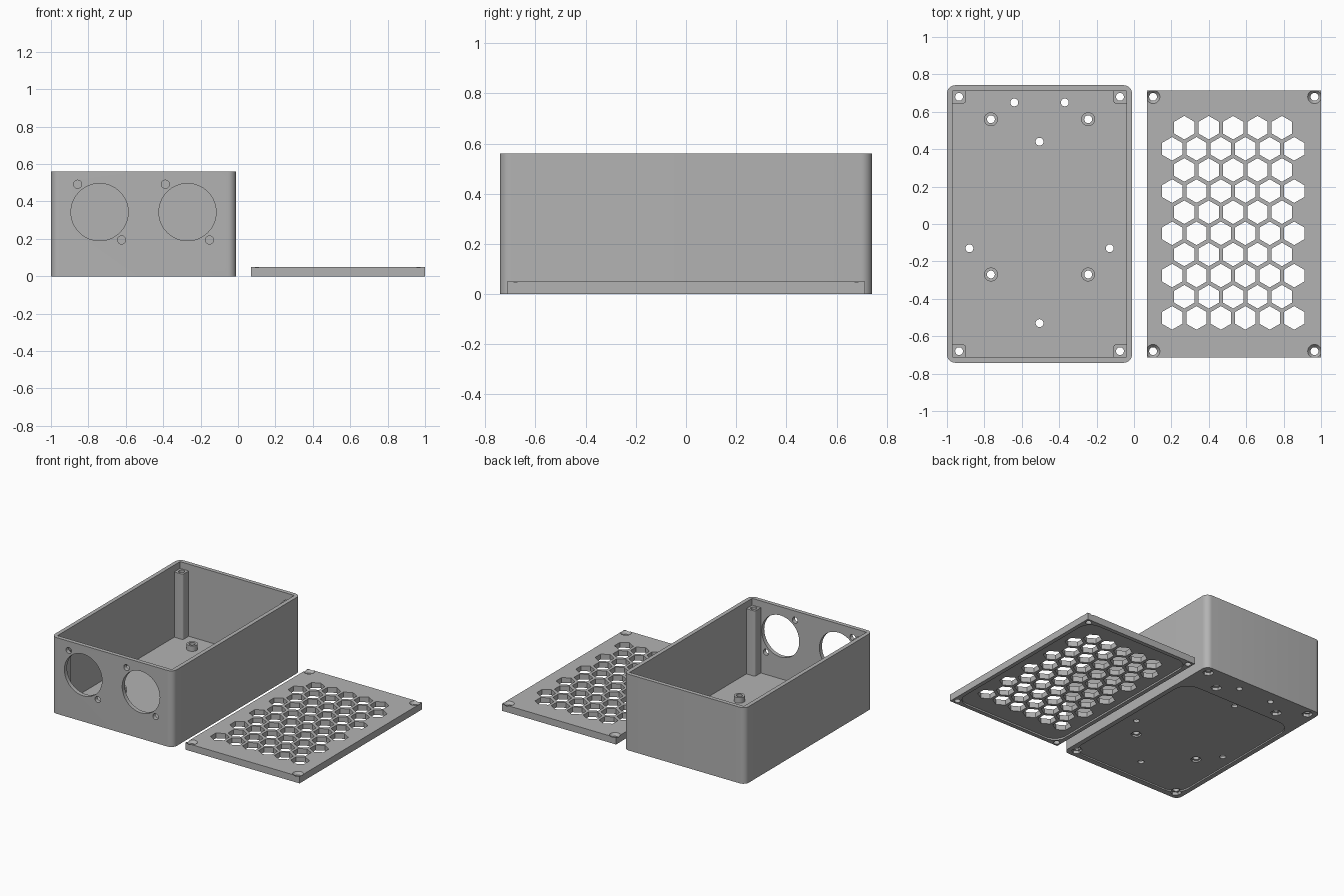
import bpy, bmesh, math
from mathutils import Matrix, Vector

if "Cube" in bpy.data.objects:
    bpy.data.objects.remove(bpy.data.objects["Cube"])

grey = bpy.data.materials.new("plain grey")
grey.diffuse_color = (0.45, 0.45, 0.45, 1)
grey.use_nodes = True
grey.node_tree.nodes["Principled BSDF"].inputs["Base Color"].default_value = grey.diffuse_color


def rounded(x0, x1, y0, y1, r=0.0, n=8):
    """Outline of a rectangle, corners rounded by r."""
    if r == 0:
        return [(x0, y0), (x1, y0), (x1, y1), (x0, y1)]
    pts = []
    for k, (cx, cy) in enumerate([(x1 - r, y1 - r), (x0 + r, y1 - r),
                                  (x0 + r, y0 + r), (x1 - r, y0 + r)]):
        for i in range(n + 1):
            a = (k + i / n) * math.pi / 2
            pts.append((cx + r * math.cos(a), cy + r * math.sin(a)))
    return pts


def ring(c, r, n=32):
    """Regular polygon with a vertex pointing along +y."""
    return [(c[0] + r * math.cos(math.pi / 2 + 2 * math.pi * i / n),
             c[1] + r * math.sin(math.pi / 2 + 2 * math.pi * i / n)) for i in range(n)]


def solid(name, outlines, z0, z1, tops=None, matrix=None):
    """One object made of a prism for every outline; tops gives tapered ends."""
    bm = bmesh.new()
    for low, high in zip(outlines, tops or outlines):
        a = [bm.verts.new((x, y, z0)) for x, y in low]
        b = [bm.verts.new((x, y, z1)) for x, y in high]
        bm.faces.new(a[::-1])
        bm.faces.new(b)
        for i in range(len(a)):
            j = (i + 1) % len(a)
            bm.faces.new((a[i], a[j], b[j], b[i]))
    if matrix:
        bm.transform(matrix)
    bmesh.ops.recalc_face_normals(bm, faces=bm.faces)
    me = bpy.data.meshes.new(name)
    bm.to_mesh(me)
    bm.free()
    me.materials.append(grey)
    ob = bpy.data.objects.new(name, me)
    bpy.context.collection.objects.link(ob)
    return ob


def cut(ob, *cutters):
    """Subtract the cutters and apply the result."""
    bpy.context.view_layer.objects.active = ob
    for c in cutters:
        m = ob.modifiers.new("cut", 'BOOLEAN')
        m.operation, m.solver, m.object = 'DIFFERENCE', 'EXACT', c
        bpy.ops.object.modifier_apply(modifier=m.name)


cutters = []


def cutter(*args, **kw):
    c = solid(*args, **kw)
    c.hide_render = True
    cutters.append(c)
    return c


# Layout
X0, X1, Y = -1.0, -0.01, 0.742
WALL, H = 0.03, 0.56
corners = [(x, y) for x in (-0.935, -0.075) for y in (-0.68, 0.68)]
mounts = [(x, y) for x in (-0.765, -0.245) for y in (-0.27, 0.56)]
vents = [(-0.64, 0.65), (-0.37, 0.65), (-0.505, 0.44),
         (-0.88, -0.13), (-0.13, -0.13), (-0.505, -0.53)]

# Open box with screw holes, nut pockets and a shallow recess underneath
box = solid("box_body", [rounded(X0, X1, -Y, Y, 0.045)], 0, H)
hollow = cutter("box_hollow", [rounded(X0 + WALL, X1 - WALL, -Y + WALL, Y - WALL)], WALL, 1)
drill = cutter("screw_holes", [ring(p, 0.021, 24) for p in corners + mounts + vents], -0.1, 1)
nuts = cutter("nut_pockets", [ring(p, 0.037, 6) for p in corners + mounts], -0.1, 0.022)
recess = cutter("base_recess", [rounded(-0.965, -0.045, -0.70, 0.48, 0.11)], -0.1, 0.01)

# Two round openings in the front wall, each with two screw holes
front = []
for cx in (-0.74, -0.27):
    front += [ring((cx, 0.343), 0.153, 64),
              ring((cx - 0.118, 0.492), 0.022, 20), ring((cx + 0.118, 0.194), 0.022, 20)]
openings = cutter("front_openings", front, 0.65, 0.85,
                  matrix=Matrix.Rotation(math.pi / 2, 4, 'X'))
cut(box, hollow, recess, nuts, drill, openings)

# Corner posts, with the inward corner rounded
posts = []
for cx, cy in corners:
    sx, sy = (1 if cx > -0.5 else -1), (1 if cy > 0 else -1)
    xs = sorted((cx - sx * 0.035, cx + sx * 0.045))
    ys = sorted((cy - sy * 0.035, cy + sy * 0.045))
    posts.append(rounded(*xs, *ys, 0.012, 4))
posts = solid("corner_posts", posts, 0.024, 0.51)

# Low round mounting standoffs on the floor
standoffs = solid("floor_standoffs", [ring(p, 0.037) for p in mounts], 0.024, 0.07)
cut(posts, drill)
cut(standoffs, drill)

# Flat lid beside the box
lid = solid("lid", [rounded(0.07, 1.0, -0.713, 0.713)], 0, 0.05)
under = cutter("lid_recess", [rounded(0.10, 0.97, -0.683, 0.683, 0.09)], -0.1, 0.012)

# Honeycomb grille of alternating rows
cells = []
for row in range(10):
    count = 5 + row % 2
    for i in range(count):
        cells.append(ring((0.53 + (i - (count - 1) / 2) * 0.1305, 0.515 - row * 0.113), 0.063, 6))
grille = cutter("grille_cells", cells, -0.1, 0.2)

# Countersunk lid screws
screws = [(x, y) for x in (0.102, 0.965) for y in (-0.68, 0.68)]
lid_holes = cutter("lid_holes", [ring(p, 0.021, 24) for p in screws], -0.1, 0.2)
sinks = cutter("lid_countersinks", [ring(p, 0.019) for p in screws], 0.028, 0.052,
               tops=[ring(p, 0.038) for p in screws])
cut(lid, under, grille, lid_holes, sinks)

# Remove helpers and shade
for c in cutters:
    bpy.data.objects.remove(c)
for ob in (box, posts, standoffs, lid):
    bpy.ops.object.select_all(action='DESELECT')
    ob.select_set(True)
    bpy.context.view_layer.objects.active = ob
    bpy.ops.object.shade_smooth_by_angle(angle=math.radians(30))
